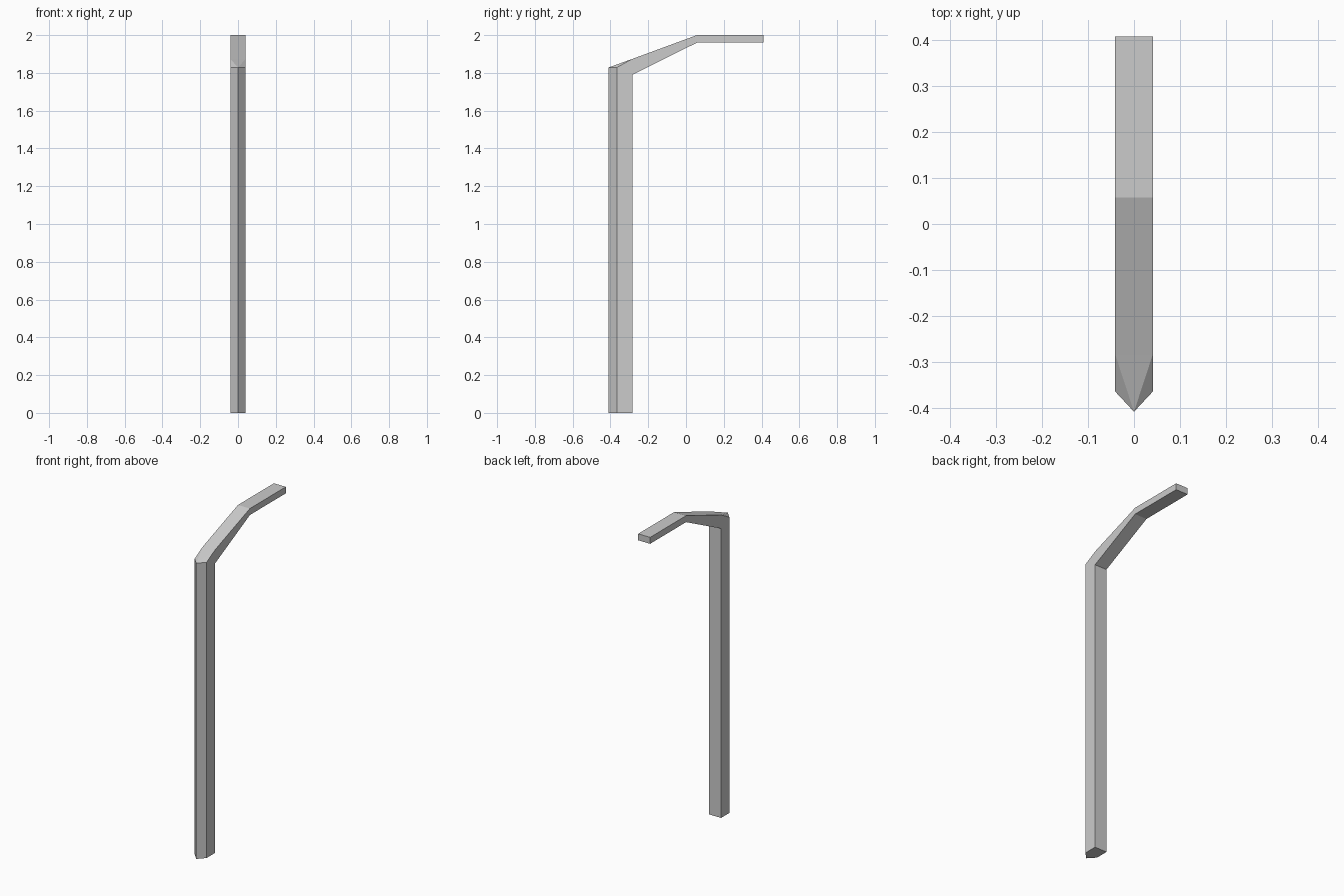
import bpy, bmesh

if "Cube" in bpy.data.objects:
    bpy.data.objects.remove(bpy.data.objects["Cube"])

W = 0.041           # half width
NOSE_Y = -0.409     # front ridge of the post

# Side profile (y, z), ordered around the outline
profile = [(-0.365, 0), (-0.284, 0), (-0.284, 1.79), (0.058, 1.96),
           (0.409, 1.96), (0.409, 2.0), (0.058, 2.0), (-0.284, 1.874), (-0.365, 1.829)]

bm = bmesh.new()
left = [bm.verts.new((-W, y, z)) for y, z in profile]
right = [bm.verts.new((W, y, z)) for y, z in profile]
nose_low = bm.verts.new((0, NOSE_Y, 0))
nose_top = bm.verts.new((0, NOSE_Y, 1.829))

# Side walls: post, sloped arm, level arm
for side in (left, right):
    for ids in ((0, 1, 2, 7, 8), (2, 3, 6, 7), (3, 4, 5, 6)):
        bm.faces.new([side[i] for i in ids])
    # Bevelled front of the post and its sloped shoulder
    bm.faces.new((side[0], nose_low, nose_top, side[8]))
    bm.faces.new((side[8], nose_top, side[7]))

# Faces across the width, from the post foot round to the top of the slope
for i in range(7):
    bm.faces.new((left[i], left[i + 1], right[i + 1], right[i]))

# Pointed tip on top and under the foot
bm.faces.new((left[7], right[7], nose_top))
bm.faces.new((left[0], right[0], nose_low))

bmesh.ops.recalc_face_normals(bm, faces=bm.faces)
mesh = bpy.data.meshes.new("bent_post")
bm.to_mesh(mesh)
bm.free()
bpy.context.collection.objects.link(bpy.data.objects.new("bent_post", mesh))
